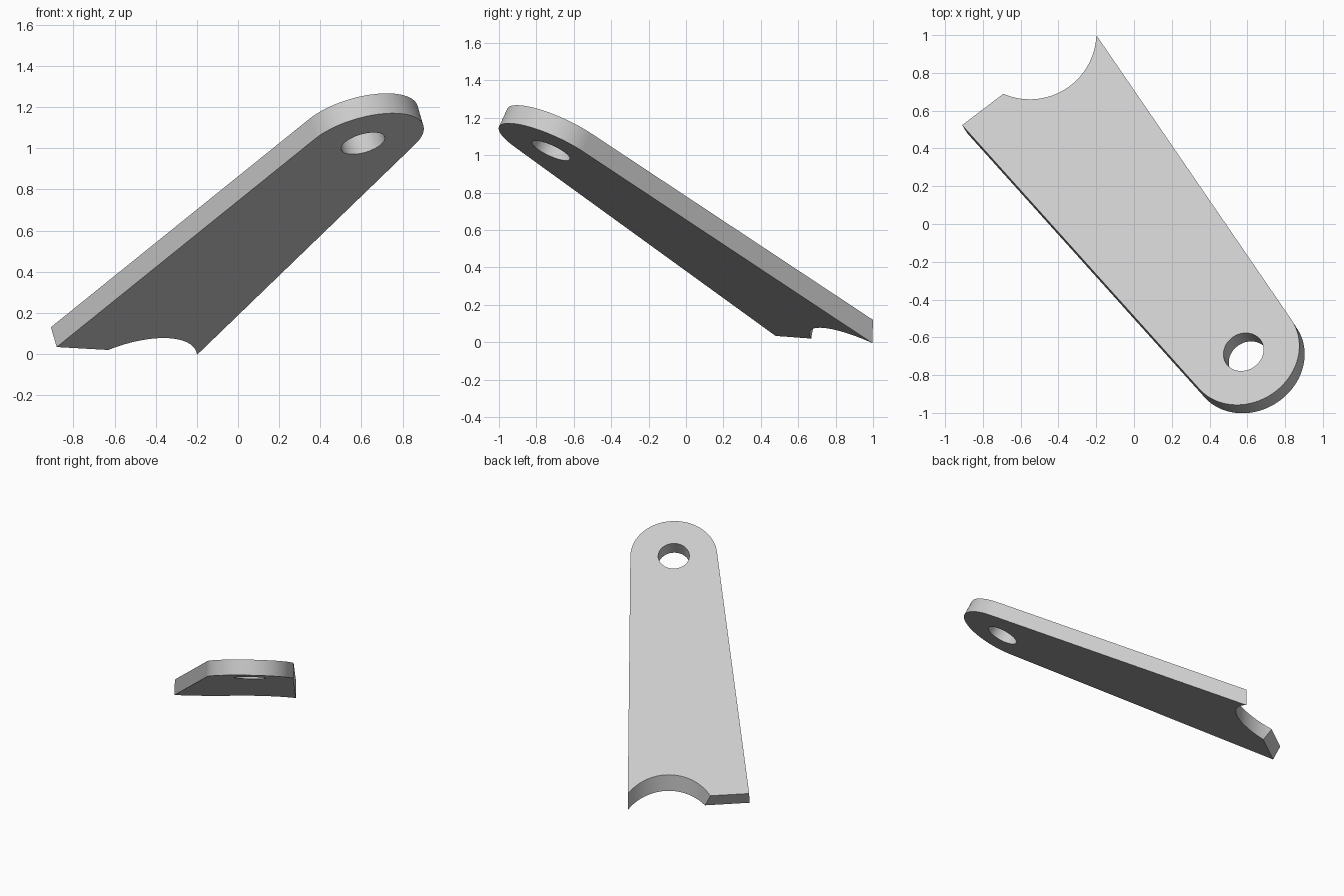
import bpy, bmesh, math
from mathutils import Matrix, Vector

cube = bpy.data.objects.get("Cube")
if cube:
    bpy.data.objects.remove(cube, do_unlink=True)

# Tilted frame of the plate, with its origin at the hole on the underside
normal = Vector((-0.2935, 0.4606, 1)).normalized()
across = Vector((0.4606, 0.2935, 0)).normalized()
down = normal.cross(across)
frame = Matrix((across, down, normal)).transposed().to_4x4()
frame.translation = (0.608, -0.722, 1.024)

THICK, END_R, HOLE_R = 0.11, 0.306, 0.11
left_foot = Vector((-0.611, 2.066))
right_foot = Vector((0.2425, 2.147))


def tangent_angle(p, side):
    """Angle on the rounded end where the straight edge from p touches it."""
    return math.atan2(p.y, p.x) + side * math.acos(END_R / p.length)


def cutter(name, radius, depth, matrix):
    """Hidden cylinder used to cut the plate."""
    bm = bmesh.new()
    bmesh.ops.create_cone(bm, cap_ends=True, segments=96, radius1=radius,
                          radius2=radius, depth=depth, matrix=matrix)
    mesh = bpy.data.meshes.new(name)
    bm.to_mesh(mesh)
    bm.free()
    ob = bpy.data.objects.new(name, mesh)
    bpy.context.collection.objects.link(ob)
    ob.hide_render = True
    return ob


# Tapered plate with one rounded end
start = tangent_angle(right_foot, -1)
stop = tangent_angle(left_foot, 1) - 2 * math.pi
STEPS = 48
outline = [left_foot, right_foot]
for i in range(STEPS + 1):
    a = start + (stop - start) * i / STEPS
    outline.append(Vector((math.cos(a), math.sin(a))) * END_R)

bm = bmesh.new()
base = bm.faces.new([bm.verts.new((p.x, p.y, 0)) for p in outline])
ext = bmesh.ops.extrude_face_region(bm, geom=[base])
top = [v for v in ext["geom"] if isinstance(v, bmesh.types.BMVert)]
bmesh.ops.translate(bm, verts=top, vec=(0, 0, THICK))
bm.transform(frame)
bmesh.ops.recalc_face_normals(bm, faces=bm.faces)
mesh = bpy.data.meshes.new("lever_plate")
bm.to_mesh(mesh)
bm.free()
plate = bpy.data.objects.new("lever_plate", mesh)
bpy.context.collection.objects.link(plate)

# Plain grey finish
grey = bpy.data.materials.new("light_grey")
grey.use_nodes = True
colour = (0.6, 0.6, 0.6, 1)
grey.diffuse_color = colour
grey.node_tree.nodes["Principled BSDF"].inputs["Base Color"].default_value = colour
mesh.materials.append(grey)

# Pin hole square to the plate, and an upright round notch in the foot
cutters = [
    cutter("pin_hole_cutter", HOLE_R, 1, frame),
    cutter("foot_notch_cutter", 0.352, 2, Matrix.Translation((-0.551, 1.012, 0))),
]
bpy.ops.object.select_all(action='DESELECT')
plate.select_set(True)
bpy.context.view_layer.objects.active = plate
for c in cutters:
    mod = plate.modifiers.new(c.name, 'BOOLEAN')
    mod.operation = 'DIFFERENCE'
    mod.solver = 'EXACT'
    mod.object = c
    bpy.ops.object.modifier_apply(modifier=mod.name)
for c in cutters:
    bpy.data.objects.remove(c, do_unlink=True)

bpy.ops.object.shade_smooth_by_angle(angle=math.radians(30))
